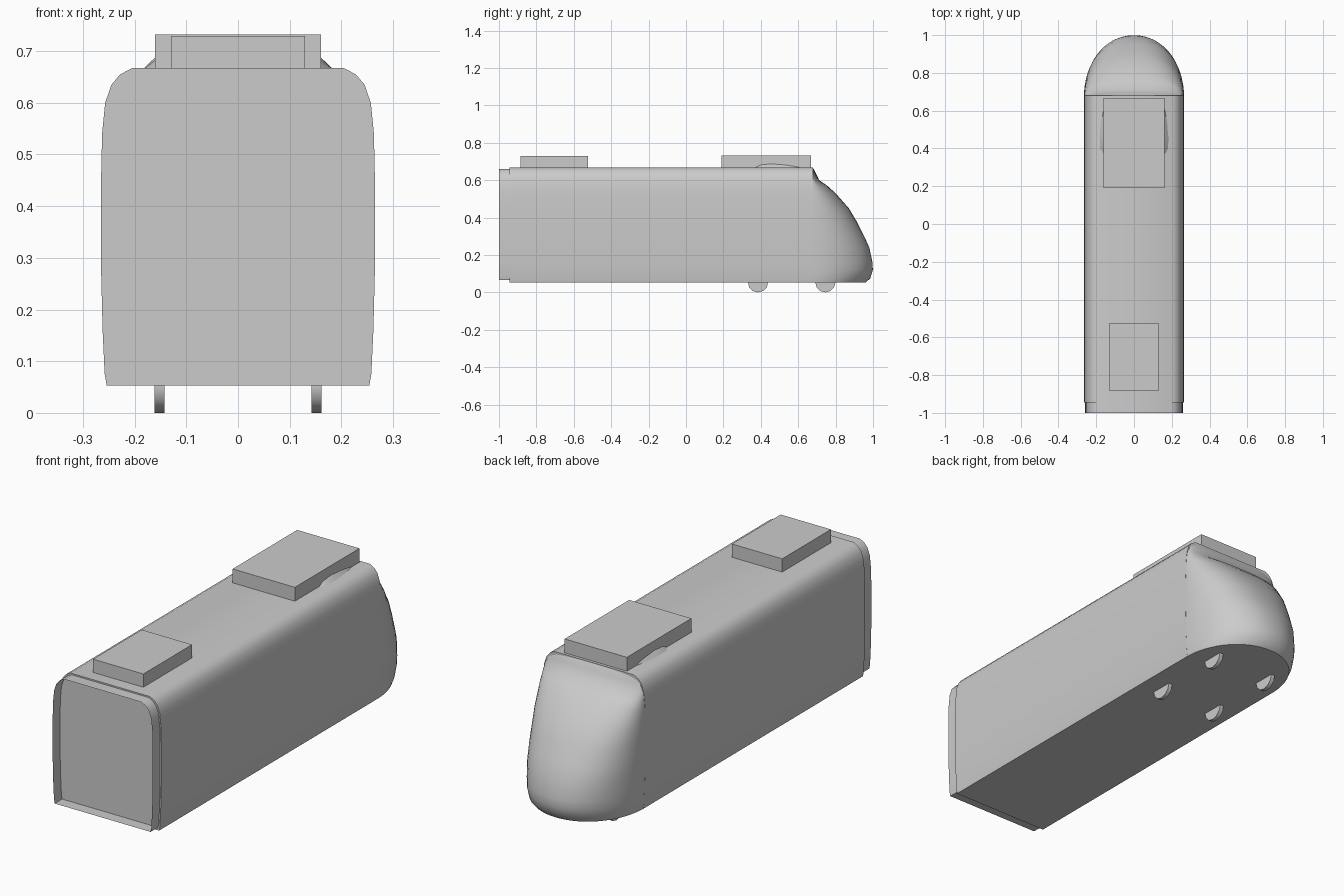
import bpy, bmesh, math

cube = bpy.data.objects.get("Cube")
if cube:
    bpy.data.objects.remove(cube)

GREY = (0.6, 0.6, 0.6, 1)
grey = bpy.data.materials.new("plain grey")
grey.use_nodes = True
grey.diffuse_color = GREY
grey.node_tree.nodes["Principled BSDF"].inputs["Base Color"].default_value = GREY


def finish(name, bm, smooth=None):
    bmesh.ops.recalc_face_normals(bm, faces=bm.faces[:])
    mesh = bpy.data.meshes.new(name)
    bm.to_mesh(mesh)
    bm.free()
    obj = bpy.data.objects.new(name, mesh)
    bpy.context.collection.objects.link(obj)
    mesh.materials.append(grey)
    if smooth:
        bpy.ops.object.select_all(action='DESELECT')
        obj.select_set(True)
        bpy.context.view_layer.objects.active = obj
        bpy.ops.object.shade_smooth_by_angle(angle=math.radians(smooth))
    return obj


def loft(rings, closed=True, caps=()):
    """Skin a list of point rings; caps lists the ring indices to fill."""
    bm = bmesh.new()
    rows = [[bm.verts.new(p) for p in ring] for ring in rings]
    n = len(rows[0])
    for a, b in zip(rows, rows[1:]):
        for i in range(n if closed else n - 1):
            j = (i + 1) % n
            bm.faces.new((a[i], a[j], b[j], b[i]))
    for i in caps:
        bm.faces.new(rows[i])
    return bm


def box(name, half_width, y0, y1, z0, z1):
    ring = [(-half_width, z0), (half_width, z0), (half_width, z1), (-half_width, z1)]
    finish(name, loft([[(x, y, z) for x, z in ring] for y in (y0, y1)], caps=(0, -1)))


# Half cross-section of the car: half width and height, bottom to roof
SECTION = [(0.254, 0.053), (0.258, 0.075), (0.262, 0.16), (0.265, 0.28), (0.265, 0.45),
           (0.263, 0.54), (0.257, 0.60), (0.245, 0.635), (0.228, 0.655), (0.205, 0.667)]


def full(section):
    return section + [(-x, z) for x, z in reversed(section)]


# Main body with a closed rear panel
finish("body", loft([[(x, y, z) for x, z in full(SECTION)] for y in (-0.945, 0.68)],
                    caps=(0, -1)), 40)

# Open end collar around the recessed panel
collar = [(x - 0.006, 0.066 + (z - 0.053) * 0.968) for x, z in SECTION]
finish("end_collar", loft([[(x, y, z) for x, z in full(collar)] for y in (-1.0, -0.94)]), 40)

# Rounded nose: one plan curve per height, reaching forward to the centre profile
NOSE = [(0.053, 0.962), (0.075, 0.985), (0.12, 0.999), (0.16, 0.997), (0.24, 0.98),
        (0.30, 0.953), (0.38, 0.912), (0.45, 0.87), (0.53, 0.80), (0.57, 0.755),
        (0.60, 0.712), (0.635, 0.695), (0.655, 0.685), (0.667, 0.678)]


def width_at(z):
    for (w0, z0), (w1, z1) in zip(SECTION, SECTION[1:]):
        if z <= z1:
            return w0 + (w1 - w0) * (z - z0) / (z1 - z0)
    return SECTION[-1][0]


rings = []
for z, tip in NOSE:
    power = 2 / (2.0 + 0.8 * z)
    ring = []
    for i in range(33):
        a = math.pi * i / 32
        c, s = math.cos(a), max(math.sin(a), 0)
        x = math.copysign(abs(c) ** power, c) * width_at(z)
        ring.append((x, 0.67 + (tip - 0.67) * s ** power, z))
    rings.append(ring)
finish("nose", loft(rings, closed=False, caps=(0, -1)), 40)

# Roof units
box("front_roof_unit", 0.161, 0.19, 0.667, 0.655, 0.732)
box("rear_roof_unit", 0.13, -0.885, -0.525, 0.655, 0.729)

# Low teardrop fairing under the front roof unit
STATIONS = [(0.37, 0.172, 0.668), (0.40, 0.186, 0.684), (0.46, 0.187, 0.69),
            (0.54, 0.18, 0.683), (0.62, 0.162, 0.669)]
finish("roof_fairing", loft([[(w, y, 0.662), (0.158, y, top), (-0.158, y, top), (-w, y, 0.662)]
                             for y, w, top in STATIONS], caps=(0, -1)), 30)

# Wheels
for end, y in (("rear", 0.385), ("front", 0.745)):
    for side, x in (("left", 0.152), ("right", -0.152)):
        rings = [[(x + dx, y + 0.054 * math.cos(math.tau * i / 12),
                   0.054 + 0.054 * math.sin(math.tau * i / 12)) for i in range(12)]
                 for dx in (-0.01, 0.01)]
        finish(f"{end}_{side}_wheel", loft(rings, caps=(0, -1)), 40)
